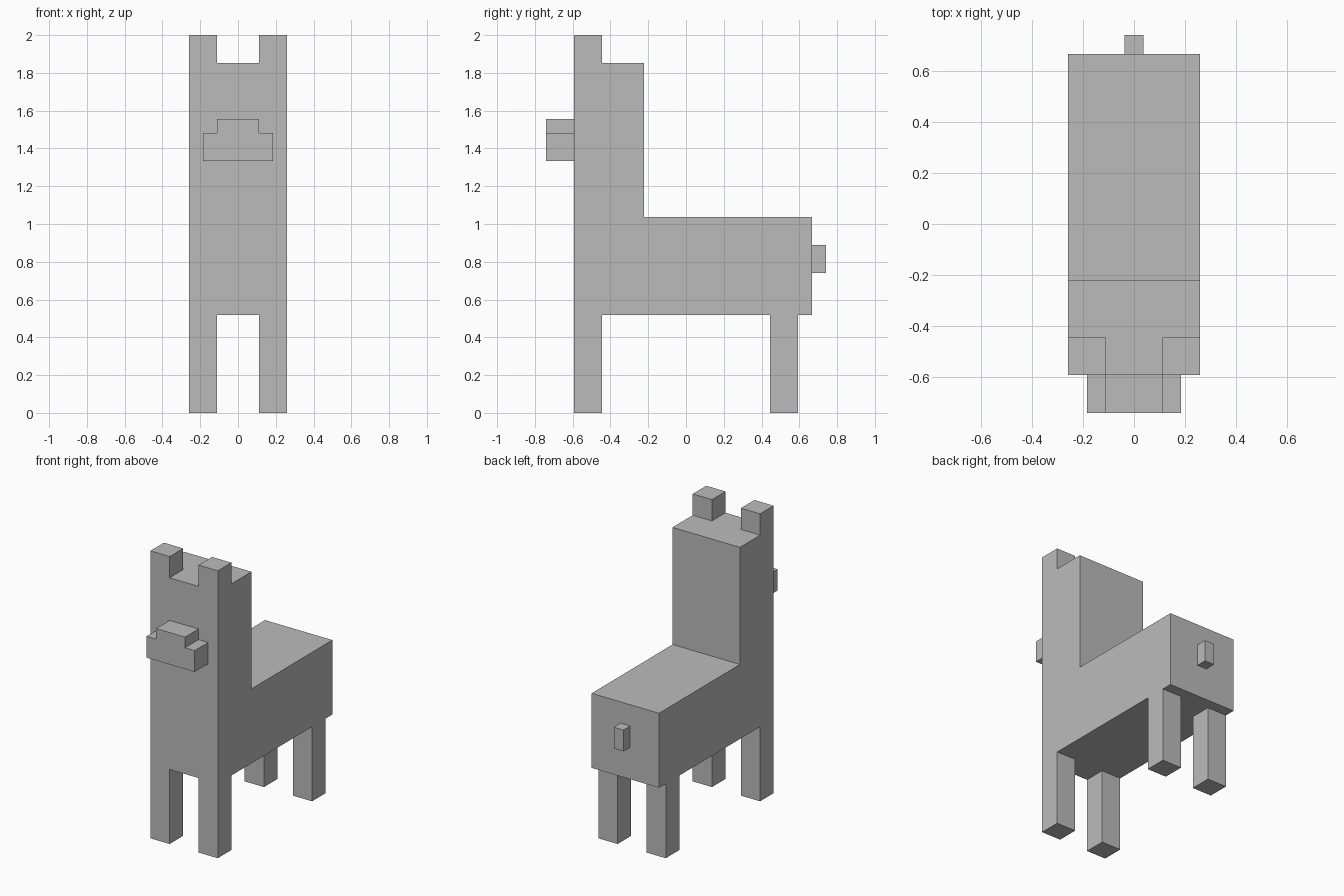
import bpy
import bmesh
from mathutils import Vector

cube = bpy.data.objects.get("Cube")
if cube:
    bpy.data.objects.remove(cube, do_unlink=True)

U = 2 / 27  # one block unit: the model is 27 blocks tall

grey = bpy.data.materials.new("plain_grey")
grey.use_nodes = True
colour = (0.5, 0.5, 0.5, 1)
grey.diffuse_color = colour
grey.node_tree.nodes["Principled BSDF"].inputs["Base Color"].default_value = colour


def prism(name, outline, along, open_side=None):
    """Extrude a closed outline by a vector; leave out the face on the joined side."""
    bm = bmesh.new()
    base = bm.faces.new([bm.verts.new(Vector(p) * U) for p in outline])
    top = bmesh.ops.extrude_face_region(bm, geom=[base], use_keep_orig=True)
    moved = [v for v in top["geom"] if isinstance(v, bmesh.types.BMVert)]
    bmesh.ops.translate(bm, verts=moved, vec=Vector(along) * U)
    bmesh.ops.recalc_face_normals(bm, faces=bm.faces)
    if open_side:
        joined = [f for f in bm.faces if f.normal.dot(Vector(open_side)) > 0.9]
        bmesh.ops.delete(bm, geom=joined, context='FACES')
    mesh = bpy.data.meshes.new(name)
    bm.to_mesh(mesh)
    bm.free()
    mesh.materials.append(grey)
    obj = bpy.data.objects.new(name, mesh)
    bpy.context.collection.objects.link(obj)
    return obj


def box(name, x, y, z, open_side):
    """Box between the given pairs of limits, in blocks."""
    outline = [(x[0], y[0], z[0]), (x[1], y[0], z[0]),
               (x[1], y[1], z[0]), (x[0], y[1], z[0])]
    return prism(name, outline, (0, 0, z[1] - z[0]), open_side)


# Body, neck and head: one L-shaped side profile
side = [(-8, 7), (9, 7), (9, 14), (-3, 14), (-3, 25), (-8, 25)]
prism("body_and_neck", [(-3.5, y, z) for y, z in side], (7, 0, 0))

# Legs and ears, mirrored left and right
for label, x in (("left", (1.5, 3.5)), ("right", (-3.5, -1.5))):
    box(f"front_{label}_leg", x, (-8, -6), (0, 7), (0, 0, 1))
    box(f"back_{label}_leg", x, (6, 8), (0, 7), (0, 0, 1))
    box(f"{label}_ear", x, (-8, -6), (25, 27), (0, 0, -1))

# Stepped muzzle
half = [(2.5, 18), (2.5, 20), (1.5, 20), (1.5, 21)]
front = half + [(-x, z) for x, z in reversed(half)]
prism("muzzle", [(x, -10, z) for x, z in front], (0, 2, 0), (0, 1, 0))

# Tail
box("tail", (-0.5, 0.5), (9, 10), (10, 12), (0, -1, 0))
